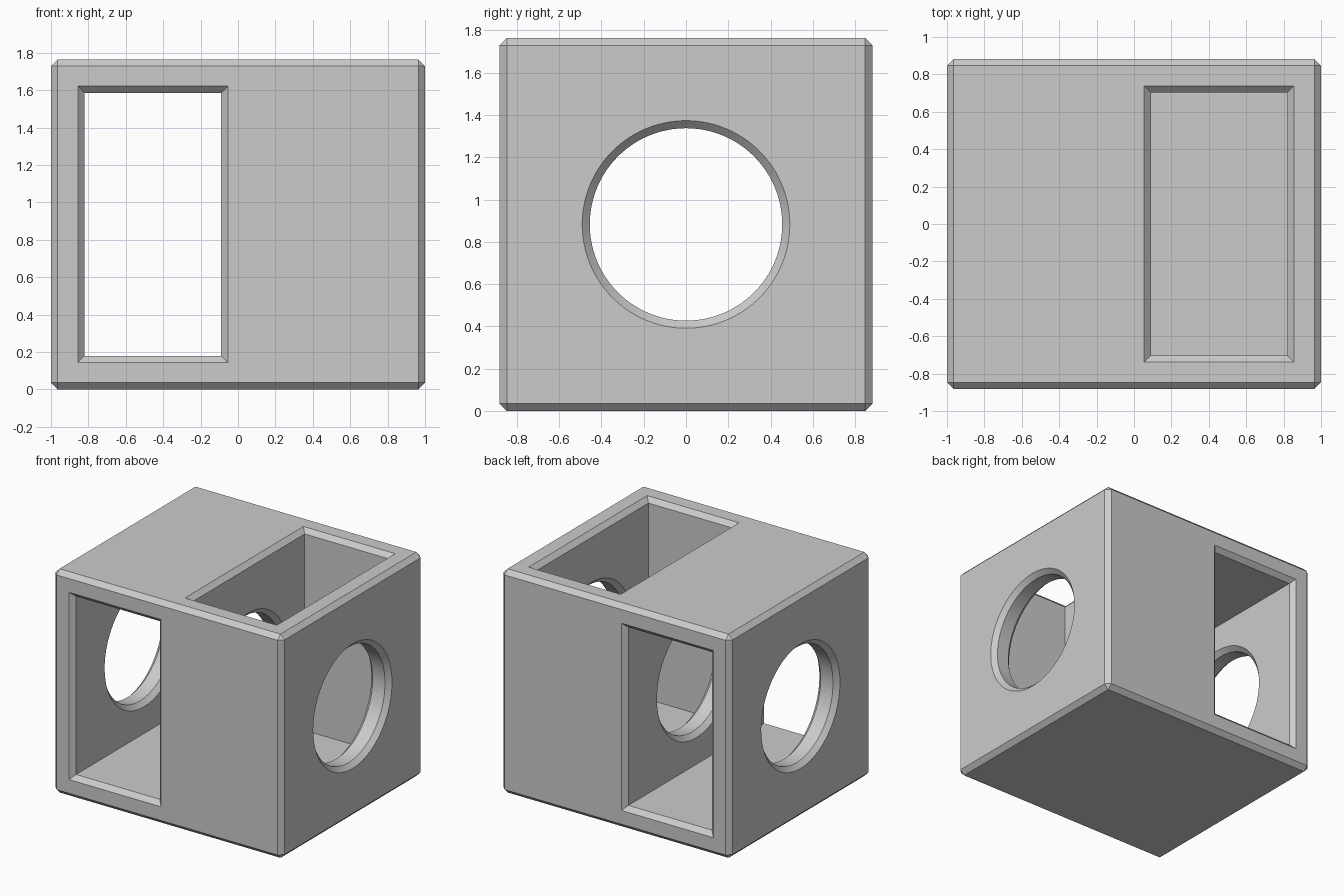
import bpy, bmesh, math
from mathutils import Vector

cube = bpy.data.objects.get("Cube")
if cube:
    bpy.data.objects.remove(cube, do_unlink=True)

# Main dimensions
LENGTH, DEPTH, HEIGHT = 2.0, 1.765, 1.765
WALL, CHAMFER, EXTRA = 0.18, 0.036, 0.01
HALF_DEPTH, MID_Z = DEPTH / 2, HEIGHT / 2
BAY_X = LENGTH / 4 - WALL / 4
BAY_HALF = BAY_X - WALL / 2
HOLE_RADIUS = 0.455

grey = bpy.data.materials.new("light_grey")
grey.use_nodes = True
grey.diffuse_color = (0.6, 0.6, 0.6, 1)
grey.node_tree.nodes["Principled BSDF"].inputs["Base Color"].default_value = grey.diffuse_color


def finish(name, bm):
    bmesh.ops.recalc_face_normals(bm, faces=bm.faces)
    mesh = bpy.data.meshes.new(name)
    bm.to_mesh(mesh)
    bm.free()
    mesh.materials.append(grey)
    obj = bpy.data.objects.new(name, mesh)
    bpy.context.collection.objects.link(obj)
    return obj


def loft(name, sections):
    """Closed solid through rings that have equal point counts."""
    bm = bmesh.new()
    rings = [[bm.verts.new(p) for p in ring] for ring in sections]
    for a, b in zip(rings, rings[1:]):
        for i in range(len(a)):
            j = (i + 1) % len(a)
            bm.faces.new((a[i], a[j], b[j], b[i]))
    bm.faces.new(rings[0])
    bm.faces.new(rings[-1])
    return finish(name, bm)


def rectangle(centre, u, v):
    c, u, v = Vector(centre), Vector(u), Vector(v)
    return [c + u + v, c - u + v, c - u - v, c + u - v]


def circle(x, radius, count=96):
    angles = [math.tau * i / count for i in range(count)]
    return [(x, radius * math.cos(a), MID_Z + radius * math.sin(a)) for a in angles]


# Solid block with chamfered edges
bm = bmesh.new()
bmesh.ops.create_cube(bm, size=1)
for v in bm.verts:
    v.co = (v.co.x * LENGTH, v.co.y * DEPTH, v.co.z * HEIGHT + MID_Z)
bmesh.ops.bevel(bm, geom=bm.edges[:], offset=CHAMFER, offset_type='OFFSET',
                segments=1, profile=0.5, affect='EDGES')
block = finish("hollow_block", bm)

# Bay running from front to back, flared at both mouths
flare = CHAMFER + EXTRA
through = []
for y, grow in ((-HALF_DEPTH - EXTRA, flare), (CHAMFER - HALF_DEPTH, 0),
                (HALF_DEPTH - CHAMFER, 0), (HALF_DEPTH + EXTRA, flare)):
    through.append(rectangle((-BAY_X, y, MID_Z), (BAY_HALF + grow, 0, 0),
                             (0, 0, MID_Z - WALL + grow)))

# Bay open at the top, flared at its mouth
pocket = []
for z, grow in ((WALL, 0), (HEIGHT - CHAMFER, 0), (HEIGHT + EXTRA, flare)):
    pocket.append(rectangle((BAY_X, 0, z), (BAY_HALF + grow, 0, 0),
                            (0, HALF_DEPTH - WALL + grow, 0)))

# Round bore through the three upright walls, flared on both sides of each
bore = []
for wall_x in (WALL / 2 - LENGTH / 2, 0, LENGTH / 2 - WALL / 2):
    for offset, grow in ((-WALL / 2 - EXTRA, flare), (CHAMFER - WALL / 2, 0),
                         (WALL / 2 - CHAMFER, 0), (WALL / 2 + EXTRA, flare)):
        bore.append(circle(wall_x + offset, HOLE_RADIUS + grow))

# Cut the openings
bpy.ops.object.select_all(action='DESELECT')
bpy.context.view_layer.objects.active = block
block.select_set(True)
for name, sections in (("through_bay", through), ("top_bay", pocket), ("bore", bore)):
    cutter = loft(name + "_cutter", sections)
    cutter.hide_render = True
    cut = block.modifiers.new(name, 'BOOLEAN')
    cut.operation = 'DIFFERENCE'
    cut.solver = 'EXACT'
    cut.object = cutter
    bpy.ops.object.modifier_apply(modifier=cut.name)
    bpy.data.objects.remove(cutter, do_unlink=True)

bpy.ops.object.shade_smooth_by_angle(angle=math.radians(30))
